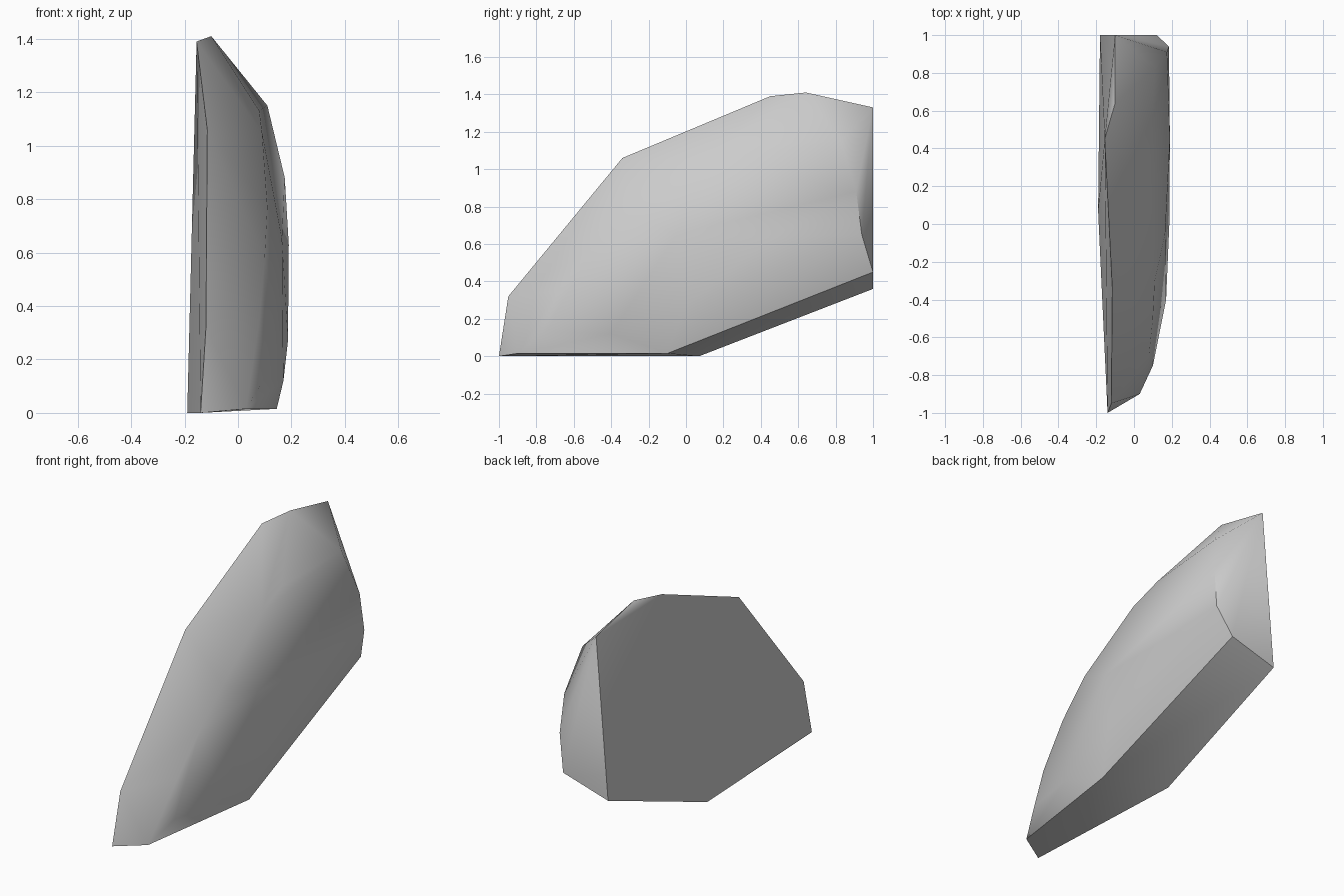
import bpy
import bmesh
import math

# Remove the default cube only
default_cube = bpy.data.objects.get("Cube")
if default_cube:
    bpy.data.objects.remove(default_cube, do_unlink=True)


def make_material(name, colour):
    material = bpy.data.materials.new(name)
    material.use_nodes = True
    material.diffuse_color = colour
    shader = material.node_tree.nodes["Principled BSDF"]
    shader.inputs["Base Color"].default_value = colour
    return material


def make_shell(name, outlines, material):
    """Wrap a faceted skin around a few cross-section outlines."""
    mesh = bpy.data.meshes.new(name)
    shell = bpy.data.objects.new(name, mesh)
    bpy.context.collection.objects.link(shell)

    bm = bmesh.new()
    for outline in outlines:
        for point in outline:
            bm.verts.new(point)
    result = bmesh.ops.convex_hull(bm, input=bm.verts[:])
    leftovers = set(result["geom_interior"]) | set(result["geom_unused"])
    spare = [item for item in leftovers if isinstance(item, bmesh.types.BMVert)]
    bmesh.ops.delete(bm, geom=spare, context="VERTS")
    bmesh.ops.recalc_face_normals(bm, faces=bm.faces[:])
    bm.to_mesh(mesh)
    bm.free()

    mesh.materials.append(material)
    return shell


# Nearly flat rear outline of the slab
flat_side = [
    (-.14, -1, 0), (-.12, -.95, .32), (-.115, -.34, 1.06), (-.155, .45, 1.39),
    (-.1, 1, 1.33), (-.18, 1, .36), (-.19, .07, 0),
]

# Upper shoulder, where the top slopes meet the bulging side
shoulder = [
    (.08, -.69, .35), (.1, -.5, .58), (.11, -.3, .77), (.09, .1, 1.05),
    (.08, .3, 1.13), (.09, .52, 1.14), (-.1, .64, 1.41),
]

# Lower and end rim of the bulging side
rim = [
    (.03, -.9, .015), (.1, -.75, .13), (.17, -.4, .12), (.145, -.1, .015),
    (.12, 1, .45), (.185, .94, .65), (.175, .91, .88), (.11, .83, 1.15),
]

# Crown of the bulging side
crown = [(.187, 0, .27), (.19, .45, .63), (.165, -.05, .65)]

stone_grey = make_material("stone_grey", (.6, .6, .6, 1))
rock = make_shell("rock_slab", [flat_side, shoulder, rim, crown], stone_grey)

# Soft facets with crisp outer edges
bpy.ops.object.select_all(action="DESELECT")
rock.select_set(True)
bpy.context.view_layer.objects.active = rock
bpy.ops.object.shade_smooth_by_angle(angle=math.radians(40))
